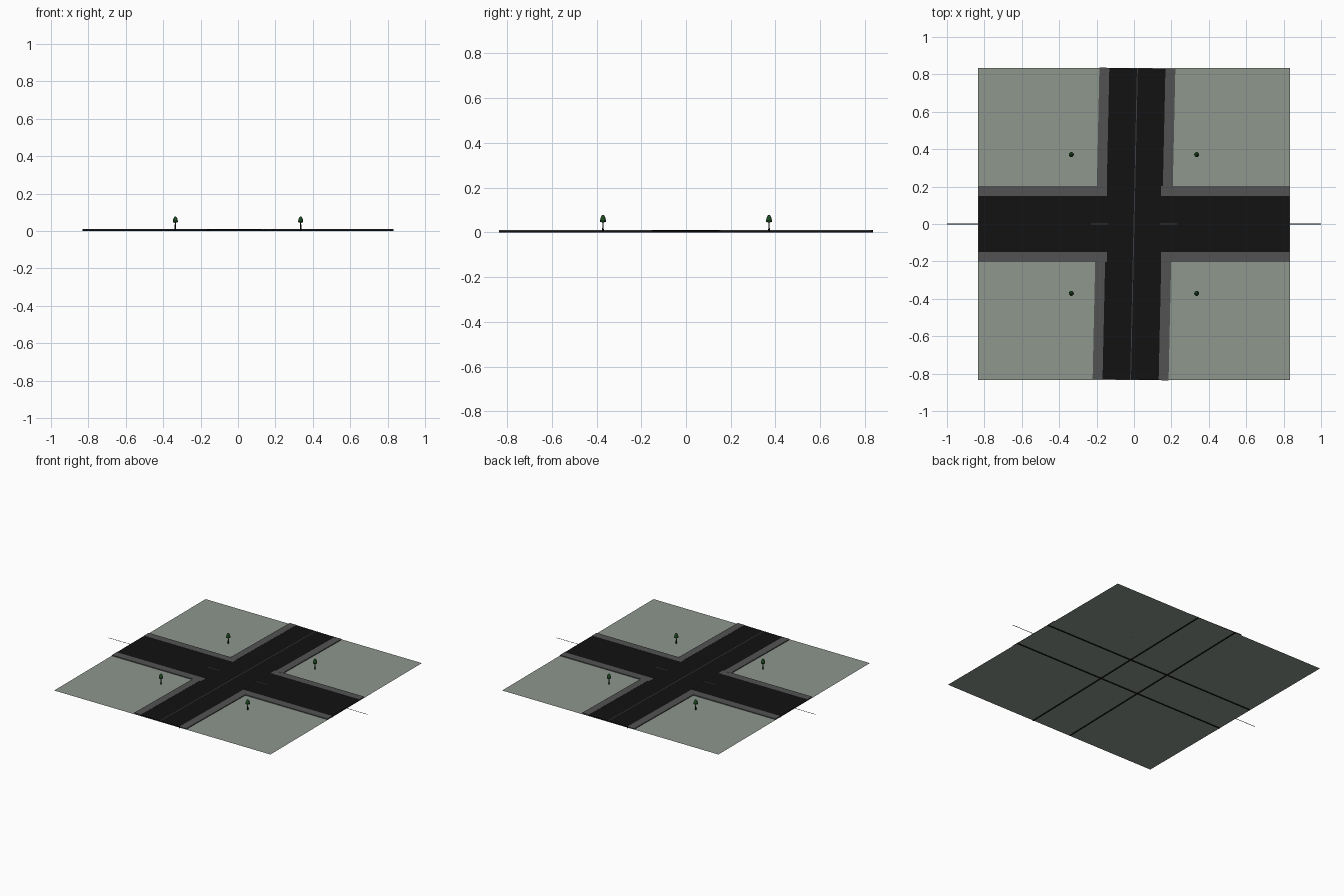
import bpy, bmesh, math
from mathutils import Matrix

if "Cube" in bpy.data.objects:
    bpy.data.objects.remove(bpy.data.objects["Cube"])

HALF = 0.835          # half size of the ground
END = 0.832           # half length of the roads
TILT = math.pi / 2 - math.radians(1.25)   # heading of the slightly skewed road


def material(name, r, g, b):
    m = bpy.data.materials.new(name)
    m.diffuse_color = (r, g, b, 1)
    m.use_nodes = True
    m.node_tree.nodes["Principled BSDF"].inputs["Base Color"].default_value = m.diffuse_color
    return m


GRASS = material("grass", 0.27, 0.31, 0.27)
PAVING = material("paving", 0.085, 0.085, 0.085)
ASPHALT = material("asphalt", 0.006, 0.006, 0.006)
PAINT = material("worn_paint", 0.05, 0.05, 0.055)
LEAF = material("leaf", 0.012, 0.07, 0.015)
BARK = material("bark", 0.012, 0.009, 0.007)


def finish(name, bm, mat, matrix=Matrix()):
    mesh = bpy.data.meshes.new(name)
    bmesh.ops.recalc_face_normals(bm, faces=bm.faces)
    bm.to_mesh(mesh)
    bm.free()
    mesh.materials.append(mat)
    ob = bpy.data.objects.new(name, mesh)
    ob.matrix_world = matrix
    bpy.context.collection.objects.link(ob)
    return ob


def slab(name, x0, x1, y0, y1, z0, z1, mat, heading=0.0):
    """Box between two corners, or a flat sheet if z0 == z1, turned about z."""
    bm = bmesh.new()
    base = bm.faces.new([bm.verts.new(p) for p in
                         ((x0, y0, z0), (x1, y0, z0), (x1, y1, z0), (x0, y1, z0))])
    if z1 > z0:
        top = bmesh.ops.extrude_face_region(bm, geom=[base], use_keep_orig=True)["geom"]
        bmesh.ops.translate(bm, vec=(0, 0, z1 - z0),
                            verts=[v for v in top if isinstance(v, bmesh.types.BMVert)])
    return finish(name, bm, mat, Matrix.Rotation(heading, 4, 'Z'))


def lathe(name, profile, sides, mat, matrix):
    """Spin a (radius, height) profile around z."""
    bm = bmesh.new()
    verts = [bm.verts.new((r, 0, z)) for r, z in profile]
    edges = [bm.edges.new(pair) for pair in zip(verts, verts[1:])]
    bmesh.ops.spin(bm, geom=verts + edges, cent=(0, 0, 0), axis=(0, 0, 1),
                   angle=2 * math.pi, steps=sides, use_duplicate=False)
    bmesh.ops.remove_doubles(bm, verts=bm.verts, dist=0.0002)
    return finish(name, bm, mat, matrix)


# Ground sheet
slab("ground", -HALF, HALF, -HALF, HALF, 0.004, 0.004, GRASS)

# Two crossing roads, each with curbs and four sidewalk strips
for label, heading, inner, lift in (("cross", 0.0, 0.145, 0.0),
                                    ("main", TILT, 0.197, 0.0003)):
    slab(label + "_road", -END, END, -0.15, 0.15, 0.005, 0.0095 + lift, ASPHALT, heading)
    for s in (-1, 1):
        y0, y1 = sorted((s * 0.146, s * 0.154))
        slab(label + "_curb", -END, END, y0, y1, 0.0, 0.009, ASPHALT, heading)
        y0, y1 = sorted((s * 0.15, s * 0.203))
        for e in (-1, 1):
            x0, x1 = sorted((e * inner, e * END))
            slab(label + "_sidewalk", x0, x1, y0, y1, 0.005, 0.0108 + lift, PAVING, heading)

# Centre lines and the short dashes at the junction
slab("cross_centre_line", -1, 1, -0.0025, 0.0025, 0.009, 0.009, PAINT)
slab("main_centre_line", -END, END, -0.0025, 0.0025, 0.0102, 0.0102, PAINT, TILT)
for x in (-0.185, 0.185):
    slab("junction_dash", x - 0.045, x + 0.045, -0.0025, 0.0025, 0.0102, 0.0102, PAINT)

# Trees
for x in (-0.335, 0.335):
    for y in (-0.371, 0.371):
        place = Matrix.Translation((x, y, 0))
        lathe("tree_trunk", [(0, 0.004), (0.0035, 0.004), (0.003, 0.05), (0, 0.05)],
              8, BARK, place)
        lathe("tree_crown", [(0, 0.043), (0.013, 0.047), (0.0135, 0.055),
                             (0.010, 0.068), (0.005, 0.076), (0, 0.079)],
              10, LEAF, place)
